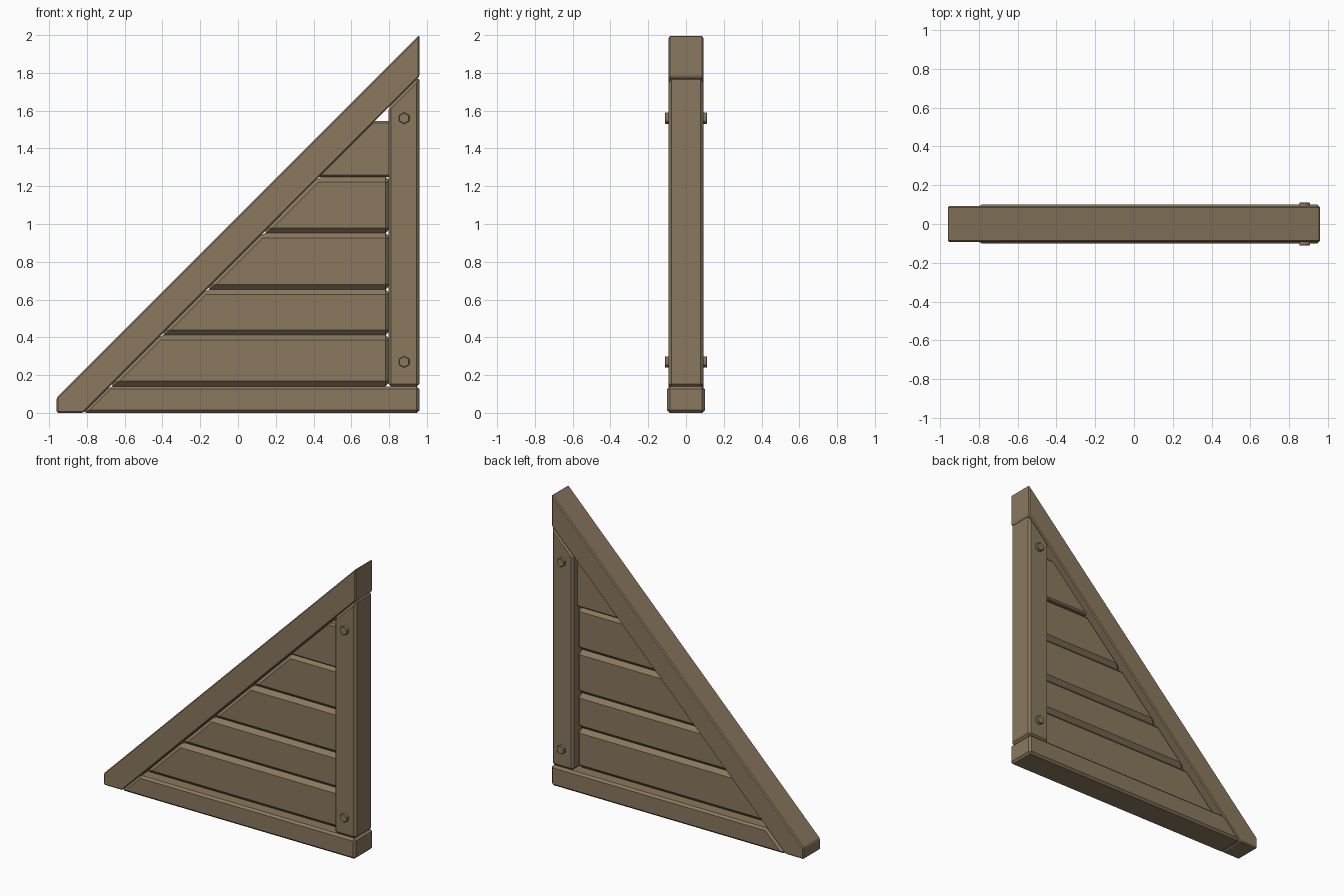
import bpy
import bmesh
import math

cube = bpy.data.objects.get("Cube")
if cube:
    bpy.data.objects.remove(cube)

# Single weathered wood colour
wood = bpy.data.materials.new("weathered_wood")
wood.use_nodes = True
COLOUR = (0.254, 0.188, 0.114, 1)
wood.diffuse_color = COLOUR
shader = wood.node_tree.nodes["Principled BSDF"]
shader.inputs["Base Color"].default_value = COLOUR
shader.inputs["Roughness"].default_value = 0.9


def board(name, profile, half_depth, chamfer):
    """Extrude an x-z outline through y and chamfer every edge."""
    bm = bmesh.new()
    face = bm.faces.new([bm.verts.new((x, -half_depth, z)) for x, z in profile])
    ext = bmesh.ops.extrude_face_region(bm, geom=[face])
    moved = [v for v in ext["geom"] if isinstance(v, bmesh.types.BMVert)]
    bmesh.ops.translate(bm, verts=moved, vec=(0, 2 * half_depth, 0))
    bmesh.ops.recalc_face_normals(bm, faces=bm.faces)
    mesh = bpy.data.meshes.new(name)
    bm.to_mesh(mesh)
    bm.free()
    mesh.materials.append(wood)
    obj = bpy.data.objects.new(name, mesh)
    bpy.context.collection.objects.link(obj)
    mod = obj.modifiers.new("chamfer", "BEVEL")
    mod.width = chamfer
    mod.segments = 1
    mod.limit_method = "ANGLE"
    mod.angle_limit = math.radians(20)
    return obj


RIGHT = 0.96    # outer edge of the frame
SLOPE = 0.82    # underside of the diagonal: z = x + SLOPE
POST = 0.797    # inner edge of the post

# Frame
board("diagonal_beam", [(-RIGHT, 0), (-SLOPE, 0), (RIGHT, RIGHT + SLOPE),
                        (RIGHT, 2), (-RIGHT, 0.08)], 0.092, 0.007)
board("bottom_beam", [(-SLOPE, 0), (RIGHT, 0), (RIGHT, 0.14),
                      (0.14 - SLOPE, 0.14)], 0.1, 0.014)
board("upright_post", [(POST, 0.14), (RIGHT, 0.14), (RIGHT, RIGHT + SLOPE),
                       (POST, POST + SLOPE)], 0.092, 0.014)

# Infill planks, tucked slightly into the frame
levels = [0.141, 0.413, 0.654, 0.953, 1.25, 1.545]
for i, (low, high) in enumerate(zip(levels, levels[1:])):
    tuck = 0.012
    left = -SLOPE - tuck
    board(f"plank_{i + 1}", [(low + left, low), (POST + tuck, low),
                             (POST + tuck, high), (high + left, high)],
          0.042, 0.01 if i == 4 else 0.027)

# Hexagonal bolts passing through the post
for name, z in (("lower_bolt", 0.27), ("upper_bolt", 1.56)):
    ring = [math.radians(30 + 60 * k) for k in range(6)]
    board(name, [(0.88 + 0.031 * math.cos(a), z + 0.031 * math.sin(a))
                 for a in ring], 0.112, 0.003)
